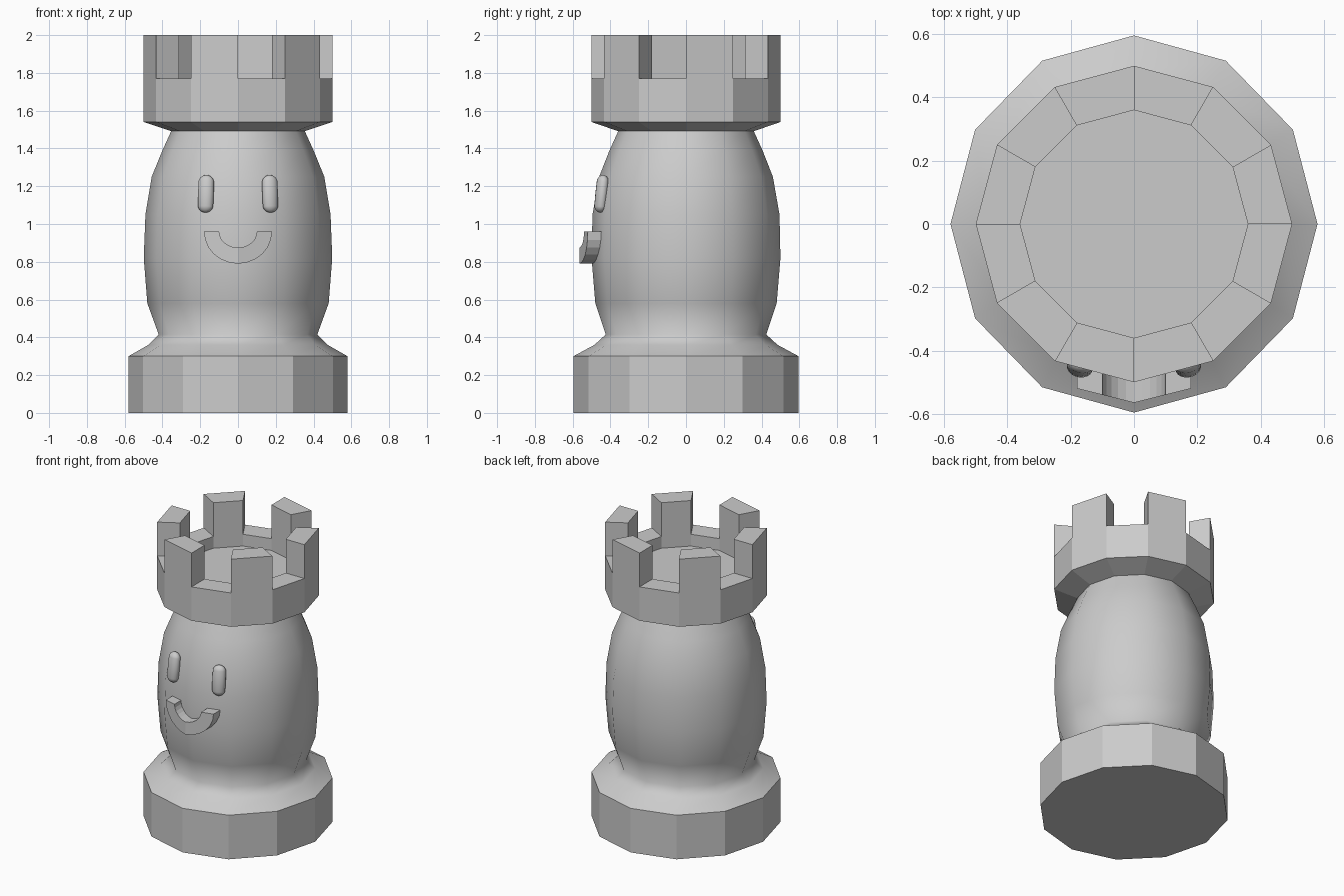
import bpy, bmesh
from math import sin, cos, pi, radians

if "Cube" in bpy.data.objects:
    bpy.data.objects.remove(bpy.data.objects["Cube"])

SIDES = 12


def finish(bm, name):
    bmesh.ops.recalc_face_normals(bm, faces=bm.faces)
    me = bpy.data.meshes.new(name)
    bm.to_mesh(me)
    bm.free()
    ob = bpy.data.objects.new(name, me)
    bpy.context.collection.objects.link(ob)
    return ob


def lathe(profile):
    """Twelve-sided turning of (rx, ry, z) rings, capped at both ends.
    Returns the bmesh and the bands of faces between rings."""
    bm = bmesh.new()
    rings = [[bm.verts.new((rx * cos(2 * pi * i / SIDES), ry * sin(2 * pi * i / SIDES), z))
              for i in range(SIDES)] for rx, ry, z in profile]
    bands = [[bm.faces.new((a[i], a[(i + 1) % SIDES], b[(i + 1) % SIDES], b[i]))
              for i in range(SIDES)] for a, b in zip(rings, rings[1:])]
    bm.faces.new(rings[0][::-1])
    bm.faces.new(rings[-1])
    return bm, bands


# Base and bulging body: faceted foot, smooth above
bm, bands = lathe([(0.58, 0.596, 0), (0.58, 0.596, 0.3), (0.475, 0.485, 0.36),
                   (0.42, 0.425, 0.415), (0.48, 0.48, 0.58), (0.499, 0.5, 0.82),
                   (0.49, 0.495, 1.05), (0.457, 0.46, 1.25), (0.40, 0.405, 1.39),
                   (0.35, 0.355, 1.5)])
for band in bands[1:]:
    for f in band:
        f.smooth = True
finish(bm, "body")

# Crown: flared collar with sunken floor, every other rim face raised
bm, bands = lathe([(0.35, 0.355, 1.49), (0.5, 0.5, 1.54), (0.5, 0.5, 1.77),
                   (0.36, 0.36, 1.77), (0.36, 0.36, 1.69)])
raised = bmesh.ops.extrude_face_region(bm, geom=bands[2][::2])
top = [g for g in raised["geom"] if isinstance(g, bmesh.types.BMVert)]
bmesh.ops.delete(bm, geom=[f for f in bands[2][::2] if f.is_valid], context='FACES_ONLY')
bmesh.ops.translate(bm, verts=top, vec=(0, 0, 0.23))
finish(bm, "crown")

# Eyes: upright capsules leaning back with the body
for side, name in ((-1, "eye_left"), (1, "eye_right")):
    bm = bmesh.new()
    bmesh.ops.create_uvsphere(bm, u_segments=16, v_segments=12, radius=0.043)
    for v in bm.verts:
        if abs(v.co.z) > 1e-4:
            v.co.z += 0.057 if v.co.z > 0 else -0.057
        v.co.y *= 0.75
    for f in bm.faces:
        f.smooth = True
    eye = finish(bm, name)
    eye.location = (0.17 * side, -0.447, 1.16)
    eye.rotation_euler = (radians(-6), 0, radians(15 * side))

# Smile: half ring bent around the two front facets
bm = bmesh.new()
N = 12
sections = []
for i in range(N + 1):
    a = pi + pi * i / N
    sec = []
    for rx, rz, back in ((0.18, 0.17, 0), (0.1, 0.085, 0), (0.1, 0.085, 0.085), (0.18, 0.17, 0.085)):
        x = rx * cos(a)
        sec.append(bm.verts.new((x, -0.565 + 0.25 * abs(x) + back, 0.96 + rz * sin(a))))
    sections.append(sec)
for p, q in zip(sections, sections[1:]):
    for k in range(4):
        bm.faces.new((p[k], p[(k + 1) % 4], q[(k + 1) % 4], q[k]))
bm.faces.new(sections[0])
bm.faces.new(sections[-1])
finish(bm, "smile")
